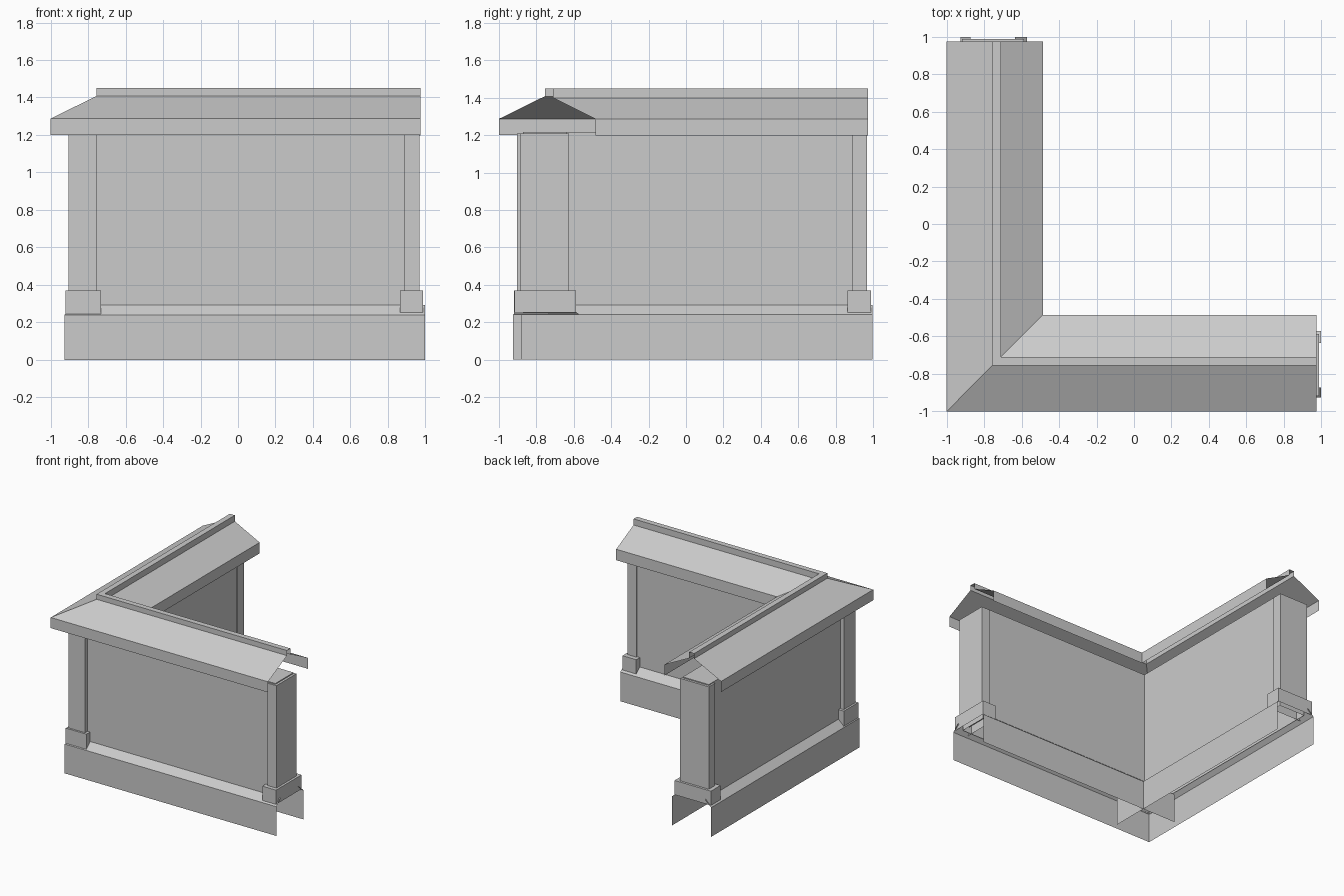
import bpy, bmesh

cube = bpy.data.objects.get("Cube")
if cube:
    bpy.data.objects.remove(cube, do_unlink=True)

grey = bpy.data.materials.new("stone_grey")
grey.use_nodes = True
colour = (0.6, 0.6, 0.6, 1)
grey.diffuse_color = colour
grey.node_tree.nodes["Principled BSDF"].inputs["Base Color"].default_value = colour


def finish(name, bm):
    mesh = bpy.data.meshes.new(name)
    bm.to_mesh(mesh)
    bm.free()
    mesh.materials.append(grey)
    obj = bpy.data.objects.new(name, mesh)
    bpy.context.collection.objects.link(obj)
    return obj


def sweep(name, profile, end, caps=False):
    """Run an (offset, height) profile around the mitred corner of the two arms."""
    bm = bmesh.new()
    rings = []
    for place in (lambda d: (end, d), lambda d: (d, d), lambda d: (d, end)):
        rings.append([bm.verts.new((*place(d), z)) for d, z in profile])
    for a, b in zip(rings, rings[1:]):
        for i in range(len(profile) - 1):
            bm.faces.new((a[i], a[i + 1], b[i + 1], b[i]))
    if caps:
        bm.faces.new(rings[0][::-1])
        bm.faces.new(rings[-1])
    # Faces run from the outer side over the top, so this winding points outward
    bmesh.ops.reverse_faces(bm, faces=bm.faces[:])
    return finish(name, bm)


def box(name, low, high, open_bottom=False):
    bm = bmesh.new()
    bmesh.ops.create_cube(bm, size=1)
    for v in bm.verts:
        v.co = [low[i] if v.co[i] < 0 else high[i] for i in range(3)]
    if open_bottom:
        under = [f for f in bm.faces if f.normal.z < -0.5]
        bmesh.ops.delete(bm, geom=under, context="FACES_ONLY")
    return finish(name, bm)


def panel(name, corners):
    bm = bmesh.new()
    bm.faces.new([bm.verts.new(c) for c in corners])
    return finish(name, bm)


def swap(p):
    return (p[1], p[0], p[2])


# Hollow base: outer skirt with sloped ledge, and inner ledge
sweep("base_outer", [(-0.926, 0), (-0.926, 0.24), (-0.872, 0.292)], 0.997)
sweep("base_inner_ledge", [(-0.636, 0.292), (-0.572, 0.24)], 0.997)

# Inner skirts run past each other under the corner
skirt = [(0.997, -0.572, 0), (0.997, -0.572, 0.24),
         (-0.88, -0.572, 0.24), (-0.88, -0.572, 0)]
panel("base_inner_front", skirt)
panel("base_inner_side", [swap(p) for p in reversed(skirt)])

# Wall core
sweep("wall", [(-0.872, 0.25), (-0.872, 1.218), (-0.636, 1.218), (-0.636, 0.25)],
      0.95, caps=True)

# Corner pillar with its foot
box("corner_pillar", (-0.904, -0.904, 0.3), (-0.755, -0.755, 1.21))
box("corner_foot", (-0.92, -0.92, 0.245), (-0.732, -0.732, 0.37), True)

# End pillars with their feet, one for each arm
for label, turn in (("front", lambda p: p), ("side", swap)):
    box(label + "_end_pillar", turn((0.888, -0.886, 0.3)), turn((0.969, -0.626, 1.21)))
    box(label + "_end_foot", turn((0.864, -0.918, 0.253)), turn((0.988, -0.588, 0.37)), True)

# Open roof shell with fascias, and the ridge cap
sweep("roof", [(-1, 1.2), (-1, 1.287), (-0.755, 1.408), (-0.755, 1.45),
               (-0.71, 1.45), (-0.71, 1.4), (-0.485, 1.287), (-0.485, 1.197)], 0.973)
